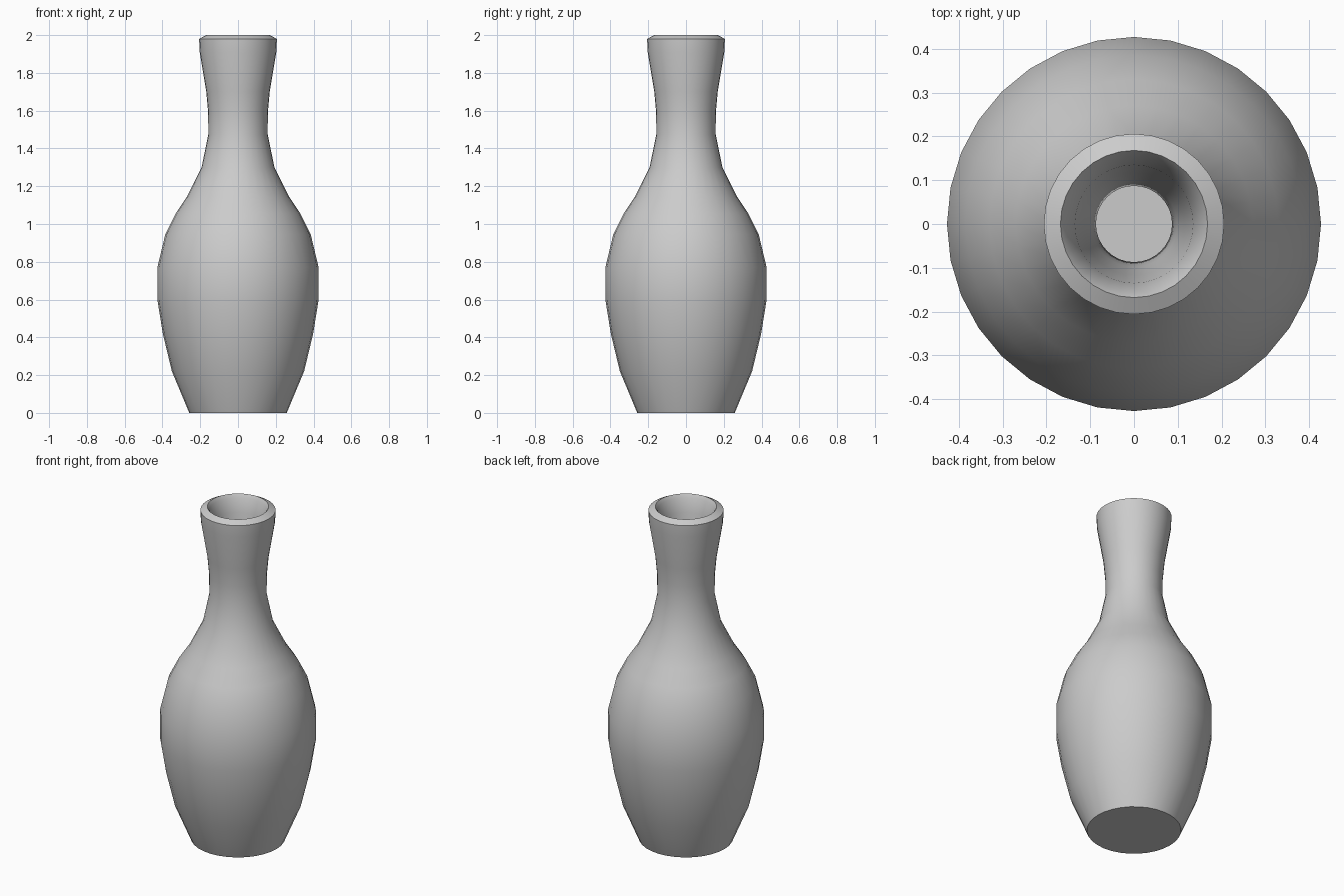
import bpy, bmesh, math

if "Cube" in bpy.data.objects:
    bpy.data.objects.remove(bpy.data.objects["Cube"])

SIDES = 32

# Outer wall (radius, height) from base to lip
outer = [(0.258, 0), (0.35, 0.22), (0.398, 0.42), (0.427, 0.60), (0.427, 0.77),
         (0.385, 0.945), (0.33, 1.055), (0.27, 1.145), (0.193, 1.30), (0.157, 1.475),
         (0.158, 1.59), (0.168, 1.70), (0.203, 1.91), (0.206, 1.98), (0.168, 2.0)]
# Inner wall from lip down to the floor
inner = [(0.155, 1.98), (0.135, 1.90), (0.117, 1.75), (0.098, 1.59), (0.087, 1.475),
         (0.125, 1.28), (0.205, 1.11), (0.275, 1.01), (0.32, 0.91), (0.357, 0.75),
         (0.357, 0.61), (0.33, 0.43), (0.285, 0.25), (0.21, 0.07)]

# Vase: lathe the profile around z, cap base and inner floor
bm = bmesh.new()
rings = []
for r, z in outer + inner:
    rings.append([bm.verts.new((r * math.cos(2 * math.pi * i / SIDES),
                                r * math.sin(2 * math.pi * i / SIDES), z))
                  for i in range(SIDES)])
for a, b in zip(rings, rings[1:]):
    for i in range(SIDES):
        j = (i + 1) % SIDES
        bm.faces.new((a[i], a[j], b[j], b[i]))
bm.faces.new(rings[0][::-1])
bm.faces.new(rings[-1])
bmesh.ops.recalc_face_normals(bm, faces=bm.faces)

mesh = bpy.data.meshes.new("vase")
bm.to_mesh(mesh)
bm.free()
vase = bpy.data.objects.new("vase", mesh)
bpy.context.collection.objects.link(vase)
bpy.context.view_layer.objects.active = vase
vase.select_set(True)
bpy.ops.object.shade_smooth_by_angle(angle=math.radians(63))
